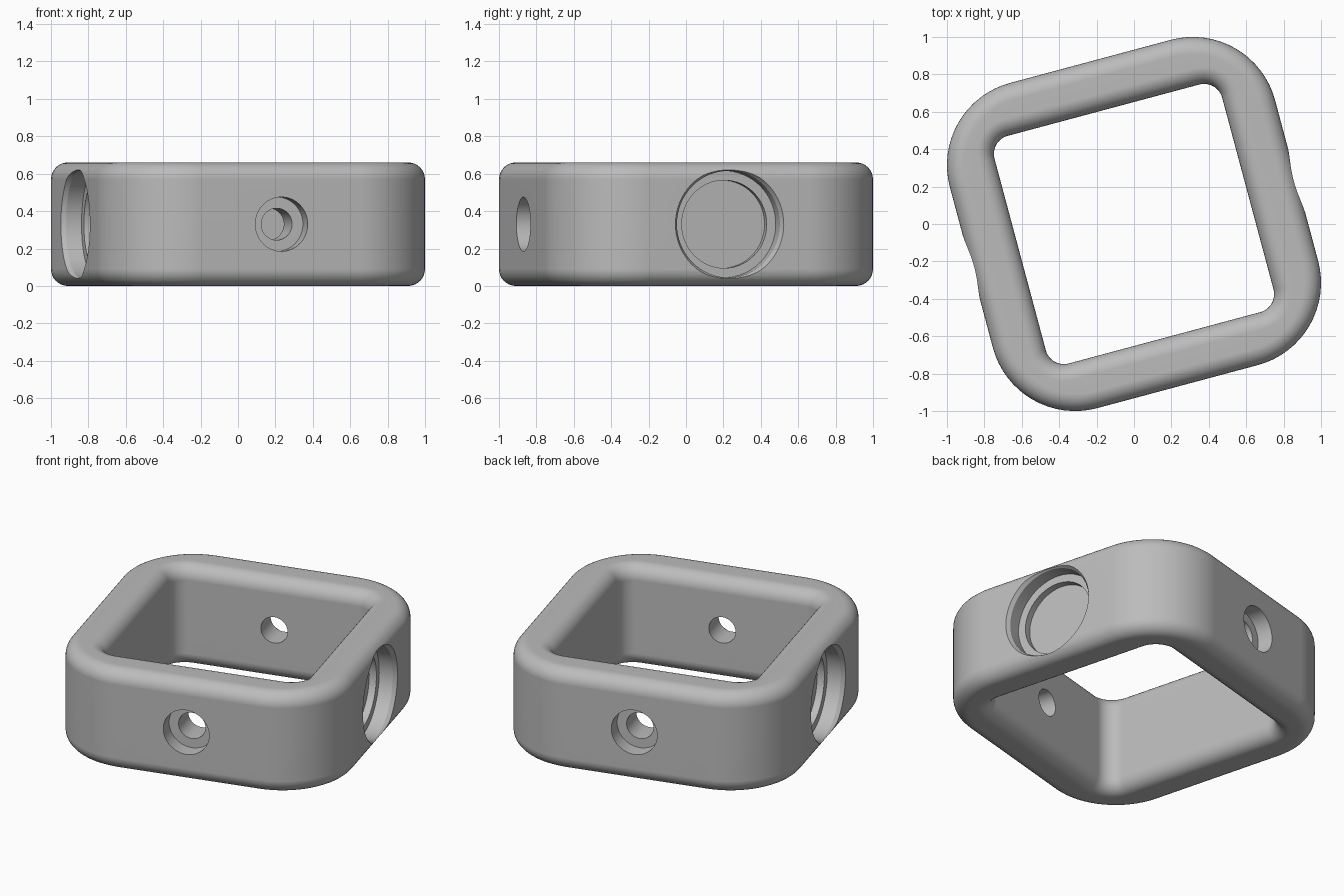
import bpy, bmesh, math
from mathutils import Matrix

old = bpy.data.objects.get("Cube")
if old:
    bpy.data.objects.remove(old, do_unlink=True)

HEIGHT, FILLET = 0.66, 0.09
OUTER, OUTER_R = 0.90, 0.455      # half width and corner radius outside
INNER, INNER_R = 0.63, 0.10       # half width and corner radius of the opening
TURN = math.radians(15)

grey = bpy.data.materials.new("satin_grey")
grey.use_nodes = True
colour = (0.5, 0.5, 0.5, 1)
grey.diffuse_color = colour
grey.node_tree.nodes["Principled BSDF"].inputs["Base Color"].default_value = colour


def make_object(name, bm):
    bmesh.ops.recalc_face_normals(bm, faces=bm.faces)
    mesh = bpy.data.meshes.new(name)
    bm.to_mesh(mesh)
    bm.free()
    obj = bpy.data.objects.new(name, mesh)
    bpy.context.collection.objects.link(obj)
    mesh.materials.append(grey)
    return obj


def skin(bm, loops, closed):
    """Bridge equal rings of vertices with quads."""
    n = len(loops[0])
    for k in range(len(loops) if closed else len(loops) - 1):
        a, b = loops[k], loops[(k + 1) % len(loops)]
        for i in range(n):
            j = (i + 1) % n
            bm.faces.new((a[i], a[j], b[j], b[i]))


def rounded_square(bm, half, radius, z, steps=16):
    ring = []
    for corner in range(4):
        mid = math.radians(45 + 90 * corner)
        c = (half - radius) * math.sqrt(2)
        for s in range(steps + 1):
            a = mid + math.radians(90 * s / steps - 45)
            ring.append(bm.verts.new((c * math.cos(mid) + radius * math.cos(a),
                                      c * math.sin(mid) + radius * math.sin(a), z)))
    return ring


def square_frame():
    """Sweep a filleted wall section round the rounded square."""
    bm = bmesh.new()
    loops = []
    for quarter in range(4):
        for s in range(9):
            a = math.radians(90 * quarter + 90 * s / 8)
            inset = FILLET * (1 - abs(math.cos(a)))
            top = quarter in (0, 1)
            z = (HEIGHT - FILLET if top else FILLET) + FILLET * math.sin(a)
            if quarter in (0, 3):
                loops.append(rounded_square(bm, OUTER - inset, OUTER_R - inset, z))
            else:
                loops.append(rounded_square(bm, INNER + inset, INNER_R + inset, z))
    skin(bm, loops, True)
    return make_object("square_frame", bm)


def turned_cutter(name, profile, angle, sides=64):
    """Lathe (distance, radius) pairs about a horizontal axis."""
    bm = bmesh.new()
    loops = [[bm.verts.new((d, r * math.cos(math.tau * i / sides),
                            HEIGHT / 2 + r * math.sin(math.tau * i / sides)))
              for i in range(sides)] for d, r in profile]
    skin(bm, loops, False)
    bm.faces.new(loops[0])
    bm.faces.new(loops[-1])
    bm.transform(Matrix.Rotation(angle, 4, "Z"))
    obj = make_object(name, bm)
    obj.hide_render = True
    return obj


frame = square_frame()

# Stepped blind pockets on the sides, counterbored through holes front and back
pocket = [(1.1, 0.30), (0.90, 0.30), (0.876, 0.285), (0.79, 0.285),
          (0.79, 0.235), (0.745, 0.235)]
bolt_hole = [(1.1, 0.145), (0.80, 0.145), (0.80, 0.085), (0.5, 0.085)]
cutters = []
for side in (0, math.pi):
    cutters.append(turned_cutter("pocket_cutter", pocket, side))
    cutters.append(turned_cutter("bolt_hole_cutter", bolt_hole, side + math.pi / 2))

bpy.ops.object.select_all(action="DESELECT")
frame.select_set(True)
bpy.context.view_layer.objects.active = frame
for cutter in cutters:
    cut = frame.modifiers.new("cut", "BOOLEAN")
    cut.operation = "DIFFERENCE"
    cut.solver = "EXACT"
    cut.object = cutter
    bpy.ops.object.modifier_apply(modifier=cut.name)
    bpy.data.objects.remove(cutter, do_unlink=True)

# Turn the frame, then shade smooth with crisp hole edges
frame.data.transform(Matrix.Rotation(TURN, 4, "Z"))
bpy.ops.object.shade_smooth_by_angle(angle=math.radians(25))
normals = frame.modifiers.new("even_shading", "WEIGHTED_NORMAL")
normals.keep_sharp = True
